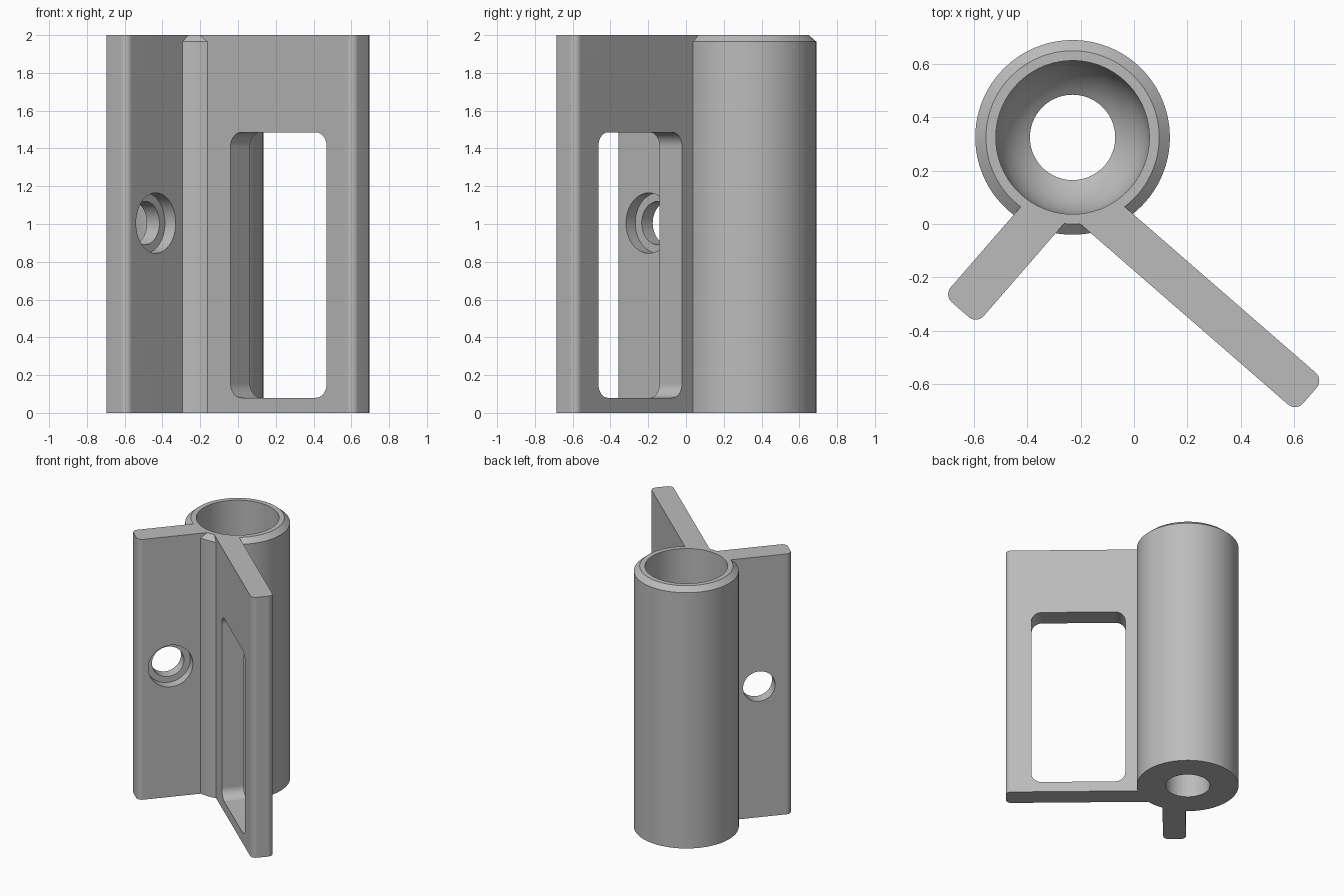
import bpy, bmesh
from math import sin, cos, pi, radians, asin
from mathutils import Matrix, Vector

cube = bpy.data.objects.get("Cube")
if cube:
    bpy.data.objects.remove(cube, do_unlink=True)

# Single flat colour
grey = bpy.data.materials.new("plain_grey")
grey.use_nodes = True
colour = (0.5, 0.5, 0.5, 1)
grey.diffuse_color = colour
grey.node_tree.nodes["Principled BSDF"].inputs["Base Color"].default_value = colour

# Parts are laid out square to the two plates, then turned at the end
TURN = Matrix.Rotation(radians(-41), 4, 'Z')
HEIGHT = 2.0
TUBE = Vector((-0.387, 0.094, 0))


def finish(bm, name, matrix=Matrix()):
    bmesh.ops.recalc_face_normals(bm, faces=bm.faces[:])
    mesh = bpy.data.meshes.new(name)
    bm.to_mesh(mesh)
    bm.free()
    mesh.transform(matrix)
    mesh.materials.append(grey)
    obj = bpy.data.objects.new(name, mesh)
    bpy.context.collection.objects.link(obj)
    return obj


def lathe(name, profile, matrix, steps=96):
    """Solid of revolution about local z from (radius, height) points."""
    bm = bmesh.new()
    verts = [bm.verts.new((r, 0, z)) for r, z in profile]
    edges = [bm.edges.new(pair) for pair in zip(verts, verts[1:])]
    bmesh.ops.spin(bm, geom=verts + edges, cent=(0, 0, 0), axis=(0, 0, 1),
                   angle=2 * pi, steps=steps)
    bmesh.ops.remove_doubles(bm, verts=bm.verts[:], dist=1e-5)
    return finish(bm, name, matrix)


def rounded_prism(name, a, b, radius, depth, matrix=Matrix(), steps=8):
    """Rectangle from a to b with round corners, extruded along local z."""
    bm = bmesh.new()
    centres = [(b[0] - radius, b[1] - radius), (a[0] + radius, b[1] - radius),
               (a[0] + radius, a[1] + radius), (b[0] - radius, a[1] + radius)]
    verts = []
    for i, (cx, cy) in enumerate(centres):
        for k in range(steps + 1):
            t = (i + k / steps) * pi / 2
            verts.append(bm.verts.new((cx + radius * cos(t), cy + radius * sin(t), 0)))
    face = bm.faces.new(verts)
    top = bmesh.ops.extrude_face_region(bm, geom=[face])["geom"]
    bmesh.ops.translate(bm, vec=(0, 0, depth),
                        verts=[v for v in top if isinstance(v, bmesh.types.BMVert)])
    return finish(bm, name, matrix)


def combine(target, tool, operation):
    mod = target.modifiers.new("combine", 'BOOLEAN')
    mod.operation = operation
    mod.solver = 'EXACT'
    mod.object = tool
    bpy.context.view_layer.objects.active = target
    bpy.ops.object.modifier_apply(modifier=mod.name)
    bpy.data.objects.remove(tool, do_unlink=True)


# Tube with a chamfered top rim
outer = 0.365
bracket = lathe("hinge_bracket",
                [(0, 0), (outer, 0), (outer, HEIGHT - 0.035),
                 (outer - 0.04, HEIGHT), (0, HEIGHT)],
                Matrix.Translation(TUBE))

# Long and short plates
combine(bracket, rounded_prism("long_plate", (-0.387, -0.132), (0.92, 0.026),
                               0.04, HEIGHT), 'UNION')
combine(bracket, rounded_prism("short_plate", (-0.363, -0.67), (-0.199, 0.05),
                               0.04, HEIGHT), 'UNION')

# Bore with a rounded seat above a narrow drain hole
bore, drain, seat = 0.288, 0.16, 0.44
end = asin(drain / bore)
curve = [(bore * sin(t), seat - bore * cos(t))
         for t in (end + (pi / 2 - end) * k / 12 for k in range(13))]
combine(bracket, lathe("bore_cutter",
                       [(0, -0.1), (drain, -0.1)] + curve
                       + [(bore, HEIGHT + 0.1), (0, HEIGHT + 0.1)],
                       Matrix.Translation(TUBE)), 'DIFFERENCE')

# Window through the long plate
upright = Matrix.Translation((0, 0.1, 0)) @ Matrix.Rotation(pi / 2, 4, 'X')
combine(bracket, rounded_prism("window_cutter", (0.062, 0.08), (0.737, 1.485),
                               0.075, 0.35, upright), 'DIFFERENCE')

# Counterbored screw hole through the short plate
sideways = Matrix.Translation((-0.199, -0.434, 1.005)) @ Matrix.Rotation(pi / 2, 4, 'Y')
combine(bracket, lathe("screw_hole_cutter",
                       [(0, -0.22), (0.115, -0.22), (0.115, -0.075),
                        (0.16, -0.075), (0.16, 0.02), (0, 0.02)],
                       sideways, 64), 'DIFFERENCE')

# Turn into place and shade
bracket.data.transform(TURN)
bpy.ops.object.select_all(action='DESELECT')
bracket.select_set(True)
bpy.context.view_layer.objects.active = bracket
bpy.ops.object.shade_smooth_by_angle(angle=radians(30))
weighted = bracket.modifiers.new("even_shading", 'WEIGHTED_NORMAL')
weighted.keep_sharp = True
